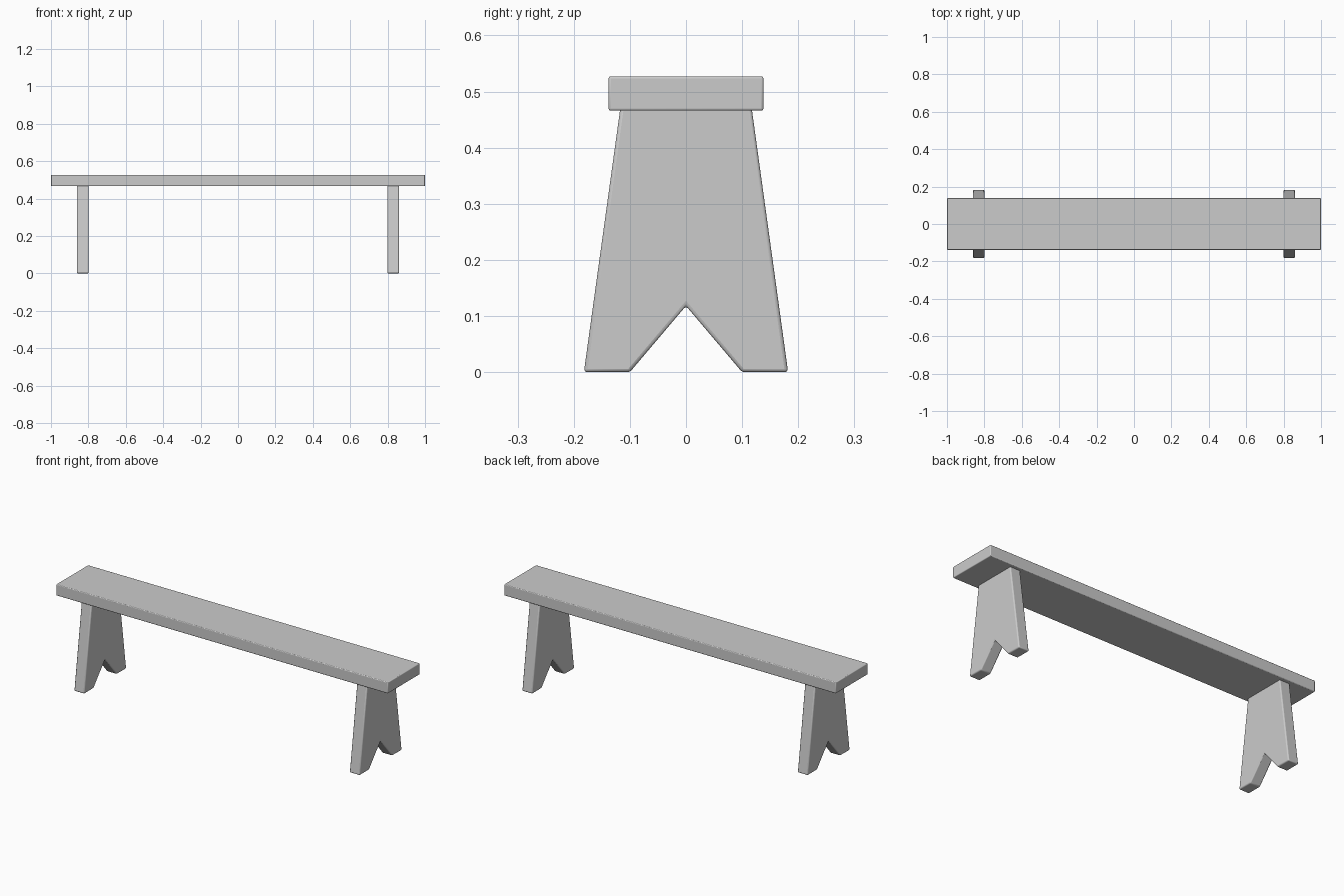
import bpy, bmesh
from math import radians

cube = bpy.data.objects.get("Cube")
if cube:
    bpy.data.objects.remove(cube, do_unlink=True)

# Single plain grey finish
grey = bpy.data.materials.new("plain_grey")
grey.use_nodes = True
colour = (0.6, 0.6, 0.6, 1)
grey.diffuse_color = colour
grey.node_tree.nodes["Principled BSDF"].inputs["Base Color"].default_value = colour


def board(name, profile, x0, x1, bevel):
    """Extrude a (y, z) profile along x and round its edges."""
    bm = bmesh.new()
    face = bm.faces.new([bm.verts.new((x0, y, z)) for y, z in profile])
    ext = bmesh.ops.extrude_face_region(bm, geom=[face])
    verts = [v for v in ext["geom"] if isinstance(v, bmesh.types.BMVert)]
    bmesh.ops.translate(bm, verts=verts, vec=(x1 - x0, 0, 0))
    bmesh.ops.recalc_face_normals(bm, faces=bm.faces)
    mesh = bpy.data.meshes.new(name)
    bm.to_mesh(mesh)
    bm.free()
    mesh.materials.append(grey)
    obj = bpy.data.objects.new(name, mesh)
    bpy.context.collection.objects.link(obj)
    mod = obj.modifiers.new("rounded_edges", "BEVEL")
    mod.width = bevel
    mod.segments = 3
    mod.limit_method = "ANGLE"
    mod.angle_limit = radians(30)
    bpy.ops.object.select_all(action="DESELECT")
    obj.select_set(True)
    bpy.context.view_layer.objects.active = obj
    bpy.ops.object.shade_smooth_by_angle(angle=radians(40))
    return obj


# Seat plank
seat_under, seat_top, seat_half = 0.466, 0.527, 0.138
board("seat", [(-seat_half, seat_under), (seat_half, seat_under),
               (seat_half, seat_top), (-seat_half, seat_top)], -1, 1, 0.004)

# Tapered end legs with a V notch at the foot
half = [(0.117, seat_under + 0.005), (0.182, 0), (0.1, 0)]
leg = half + [(0, 0.118)] + [(-y, z) for y, z in reversed(half)]
for name, x in (("right_leg", -0.83), ("left_leg", 0.83)):
    board(name, leg, x - 0.031, x + 0.031, 0.006)
